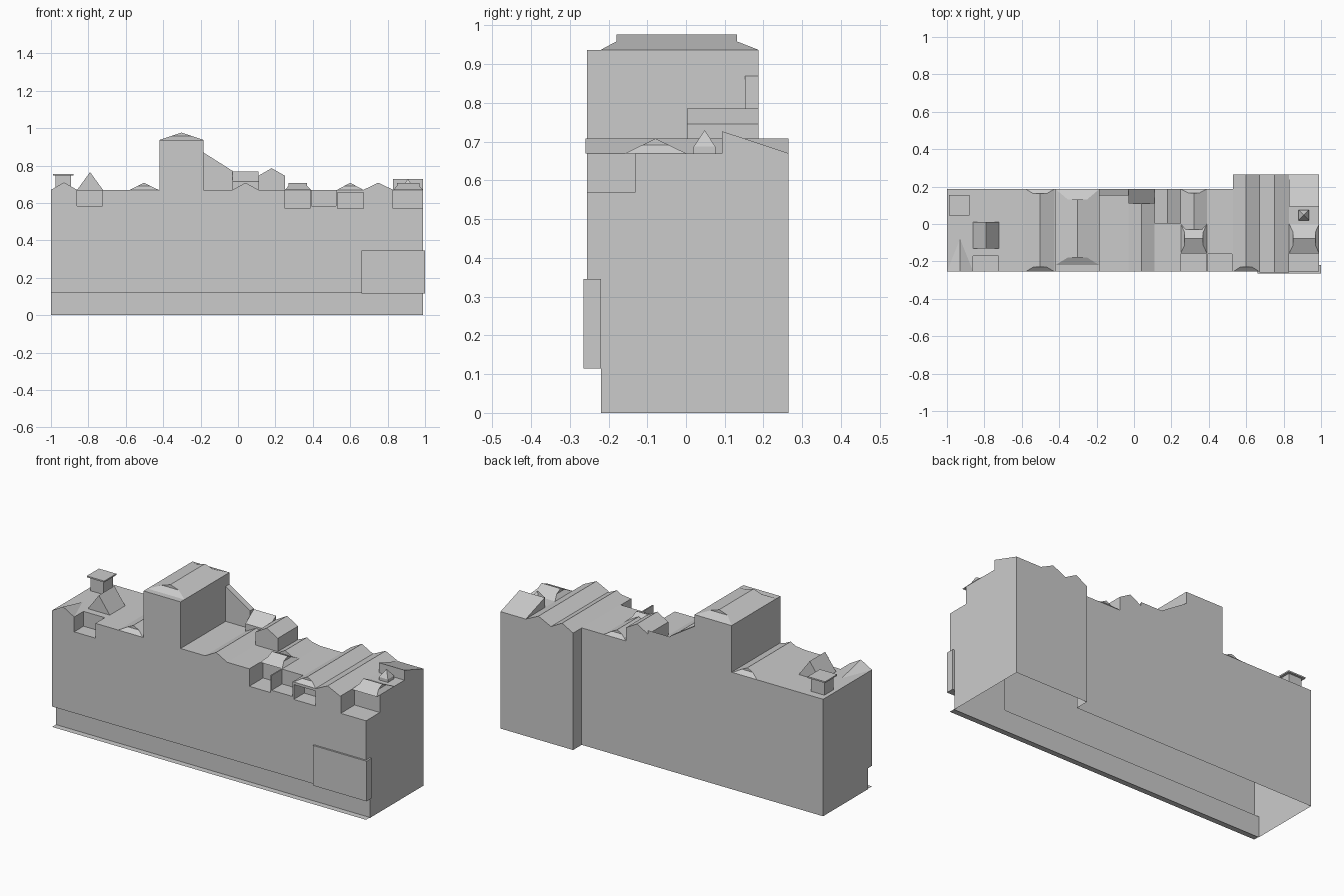
import bpy, bmesh

if "Cube" in bpy.data.objects:
    bpy.data.objects.remove(bpy.data.objects["Cube"])


def make(name, verts, faces):
    me = bpy.data.meshes.new(name)
    me.from_pydata(verts, [], faces)
    bm = bmesh.new()
    bm.from_mesh(me)
    bmesh.ops.recalc_face_normals(bm, faces=bm.faces)
    bm.to_mesh(me)
    bm.free()
    ob = bpy.data.objects.new(name, me)
    bpy.context.collection.objects.link(ob)
    return ob


def prism(name, profile, a, b, axis):
    """Extrude a 2D profile from a to b: axis 'x' takes (y,z), axis 'y' takes (x,z)."""
    n = len(profile)
    put = (lambda p, t: (t, p[0], p[1])) if axis == 'x' else (lambda p, t: (p[0], t, p[1]))
    verts = [put(p, t) for t in (a, b) for p in profile]
    faces = [list(range(n)), list(range(2 * n - 1, n - 1, -1))]
    faces += [(i, (i + 1) % n, n + (i + 1) % n, n + i) for i in range(n)]
    return make(name, verts, faces)


def box(name, x0, x1, y0, y1, z0, z1):
    return prism(name, [(x0, z0), (x1, z0), (x1, z1), (x0, z1)], y0, y1, 'y')


def ridge(name, c0, c1, a0, a1, z0, zp, hip0=0, hip1=0, axis='y', f=0.55):
    """Ridge roof running along an axis, with optional half-hipped ends."""
    m = (c0 + c1) / 2
    zg = z0 + f * (zp - z0)
    verts = []
    for a, h in ((a0, hip0), (a1, -hip1)):
        verts += [(c0, a, z0), (c1, a, z0), (c1 + f * (m - c1), a + h, zg),
                  (m, a + h, zp), (c0 + f * (m - c0), a + h, zg)]
    if axis == 'x':
        verts = [(a, c, z) for c, a, z in verts]
    faces = [(0, 4, 3, 8, 9, 5), (1, 6, 7, 8, 3, 2), (0, 1, 6, 5)]
    for o in (0, 5):
        faces += [(o, o + 1, o + 2, o + 4), (o + 4, o + 2, o + 3)]
    return make(name, verts, faces)


def boolean(ob, other, op):
    mod = ob.modifiers.new("bool", 'BOOLEAN')
    mod.object, mod.operation, mod.solver = other, op, 'EXACT'
    bpy.context.view_layer.objects.active = ob
    bpy.ops.object.modifier_apply(modifier=mod.name)
    bpy.data.objects.remove(other)


R = 0.67  # flat roof level

# main block with recessed shopfront, plus rear wing
body = prism("building_body", [(0.187, 0), (0.187, R), (-0.255, R), (-0.255, 0.12),
                               (-0.22, 0.12), (-0.22, 0)], -1, 0.99, 'x')
boolean(body, box("rear_wing", 0.53, 0.99, 0.1, 0.265, 0, R), 'UNION')

# terraces cut into the facade top
for x0, x1, y1, z0, z1 in ((-0.86, -0.725, -0.17, 0.585, 0.8),
                           (0.25, 0.385, -0.13, 0.57, 0.8),
                           (0.392, 0.525, -0.16, 0.585, 0.8),
                           (0.532, 0.67, -0.16, 0.57, 0.655),
                           (0.83, 1.1, -0.13, 0.57, 0.8)):
    boolean(body, box("terrace_cut", x0, x1, -0.4, y1, z0, z1), 'DIFFERENCE')

# the underside is open
bm = bmesh.new()
bm.from_mesh(body.data)
under = [f for f in bm.faces if all(abs(v.co.z) < 1e-4 for v in f.verts)]
bmesh.ops.delete(bm, geom=under, context='FACES')
bm.to_mesh(body.data)
bm.free()

# pavement strip and projecting shop panel
make("pavement_strip", [(-1, -0.255, 0.003), (0.99, -0.255, 0.003),
                        (0.99, -0.22, 0.003), (-1, -0.22, 0.003)], [(0, 1, 2, 3)])
box("shop_panel", 0.66, 1.0, -0.265, -0.22, 0.115, 0.345)

# tower and its roof
box("tower", -0.42, -0.185, -0.255, 0.187, R, 0.937)
ridge("tower_roof", -0.42, -0.185, -0.22, 0.187, 0.937, 0.976, 0.04, 0.055)

# roofs running front to back
ridge("roof_left", -0.58, -0.425, -0.255, 0.187, R, 0.708, 0.025, 0.025)
ridge("roof_middle", -0.03, 0.11, -0.255, 0.187, R, 0.708)
ridge("roof_centre_right", 0.25, 0.39, -0.03, 0.187, R, 0.708, 0, 0.02)
ridge("roof_right", 0.53, 0.67, -0.255, 0.265, R, 0.708, 0.025, 0)
ridge("roof_far_right", 0.67, 0.83, -0.26, 0.265, R, 0.708)

# dormer roofs over the terraces
for name, x0, x1 in (("dormer_centre", 0.25, 0.39), ("dormer_right", 0.83, 0.99)):
    ridge(name, -0.157, 0.0, x0, x1, R, 0.708, 0.02, 0.02, 'x')

# small front gable at the left corner, fading into the flat roof
make("corner_gable", [(-1, -0.255, R), (-0.86, -0.255, R), (-0.93, -0.255, 0.71),
                      (-0.93, -0.08, R)], [(0, 1, 2), (0, 2, 3), (1, 3, 2)])

# steep skylight gable
ridge("skylight_gable", -0.86, -0.722, -0.13, 0.01, R, 0.765)

# sloping fin, lean-to box and roof hut beside the tower
prism("tower_fin", [(-0.185, R), (-0.03, R), (-0.03, 0.772), (-0.185, 0.87)], 0.152, 0.187, 'y')
prism("lean_to_box", [(0.11, R), (0.187, R), (0.187, 0.768), (0.11, 0.715)], -0.03, 0.11, 'x')
prism("roof_hut", [(0.11, R), (0.25, R), (0.25, 0.746), (0.18, 0.786), (0.11, 0.746)],
      0.003, 0.187, 'y')

# lean-to roof at the rear right
prism("rear_lean_to", [(0.093, R), (0.265, R), (0.093, 0.727)], 0.83, 0.99, 'x')

# chimney with cap
box("chimney", -0.977, -0.893, 0.058, 0.142, R, 0.748)
box("chimney_cap", -0.99, -0.88, 0.045, 0.155, 0.748, 0.756)

# little roof lantern with pointed top
lx, ly, s = 0.908, 0.048, 0.028
box("lantern_base", lx - s, lx + s, ly - s, ly + s, R, 0.687)
make("lantern_top", [(lx - s, ly - s, 0.687), (lx + s, ly - s, 0.687), (lx + s, ly + s, 0.687),
                     (lx - s, ly + s, 0.687), (lx, ly, 0.73)],
     [(0, 1, 4), (1, 2, 4), (2, 3, 4), (3, 0, 4)])
